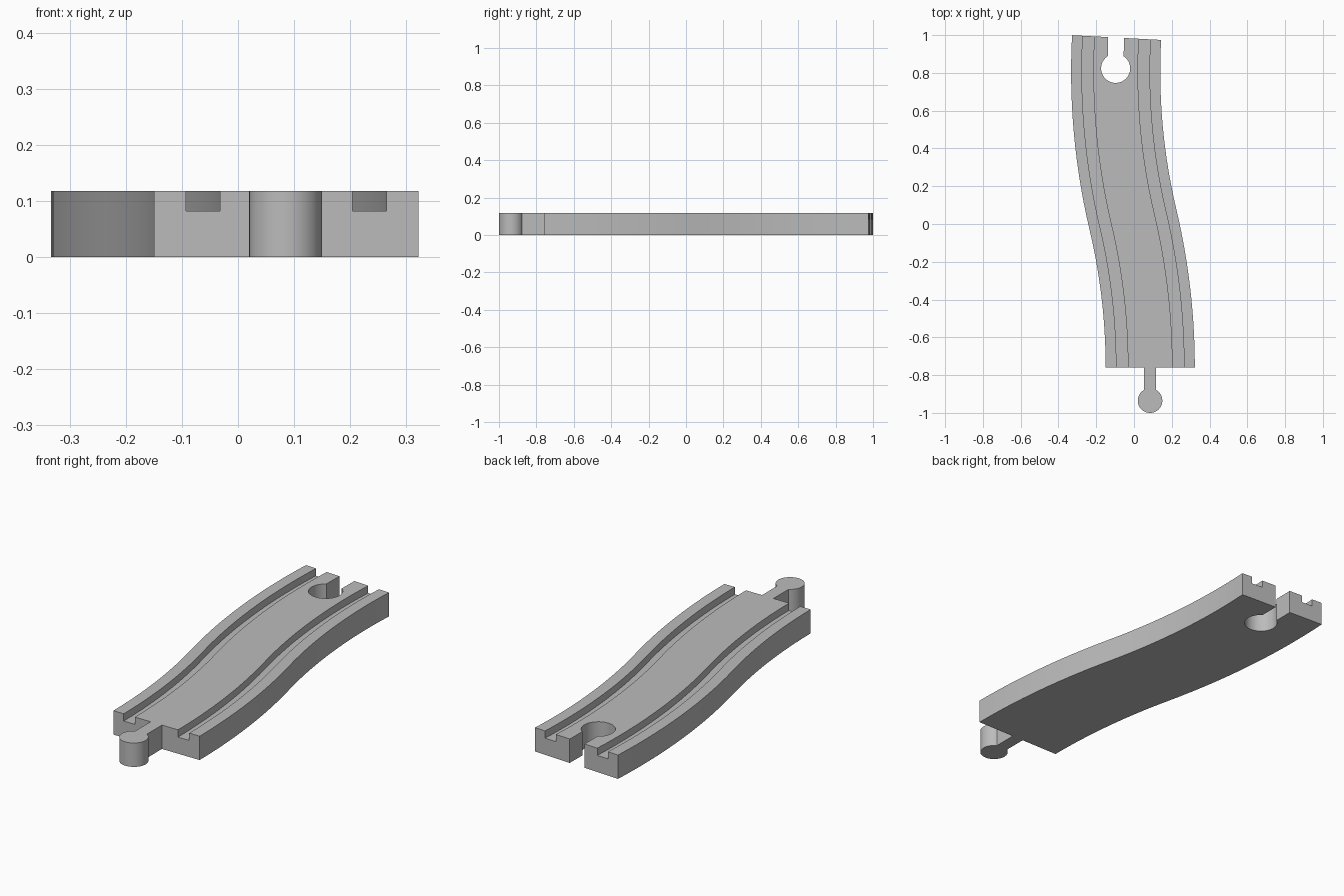
import bpy, bmesh, math

cube = bpy.data.objects.get("Cube")
if cube:
    bpy.data.objects.remove(cube, do_unlink=True)

HEIGHT = 0.118
GROOVE_FLOOR = 0.082
HALF_WIDTH = 0.236
GROOVE_IN, GROOVE_OUT = 0.118, 0.179
RADIUS, BEND, END_TURN = 3.4, 0.2325, 0.053
START_X, START_Y = 0.086, -0.76
STEPS = 14

grey = bpy.data.materials.new("plain grey")
grey.use_nodes = True
grey.diffuse_color = (0.5, 0.5, 0.5, 1)
grey.node_tree.nodes["Principled BSDF"].inputs["Base Color"].default_value = (0.5, 0.5, 0.5, 1)


def make_object(name, bm):
    bmesh.ops.recalc_face_normals(bm, faces=bm.faces)
    mesh = bpy.data.meshes.new(name)
    bm.to_mesh(mesh)
    bm.free()
    mesh.materials.append(grey)
    obj = bpy.data.objects.new(name, mesh)
    bpy.context.collection.objects.link(obj)
    return obj


def select_only(obj):
    bpy.ops.object.select_all(action='DESELECT')
    obj.select_set(True)
    bpy.context.view_layer.objects.active = obj


def keyhole(name, cx, cy, radius, half_neck, neck_end, z0, z1, tilt=0.0):
    """Round head with a straight neck toward +y, extruded upward."""
    opening = math.asin(half_neck / radius)
    start = math.pi / 2 + opening
    sweep = 2 * math.pi - 2 * opening
    outline = [(radius * math.cos(start + sweep * i / 48),
                radius * math.sin(start + sweep * i / 48)) for i in range(49)]
    outline += [(half_neck, neck_end), (-half_neck, neck_end)]
    c, s = math.cos(tilt), math.sin(tilt)
    bm = bmesh.new()
    face = bm.faces.new([bm.verts.new((cx + x * c + y * s, cy - x * s + y * c, z0))
                         for x, y in outline])
    new = bmesh.ops.extrude_face_region(bm, geom=[face])["geom"]
    bmesh.ops.translate(bm, vec=(0, 0, z1 - z0),
                        verts=[v for v in new if isinstance(v, bmesh.types.BMVert)])
    return make_object(name, bm)


# Centre line: a left bend followed by a slightly longer right bend
path = []
for i in range(STEPS + 1):
    a = BEND * i / STEPS
    path.append((START_X - RADIUS * (1 - math.cos(a)), START_Y + RADIUS * math.sin(a), a))
mid_x, mid_y, _ = path[-1]
for i in range(1, STEPS + 1):
    a = BEND - (BEND + END_TURN) * i / STEPS
    path.append((mid_x - RADIUS * (math.cos(a) - math.cos(BEND)),
                 mid_y + RADIUS * (math.sin(BEND) - math.sin(a)), a))

# Track cross-section with two wheel grooves
half = [(HALF_WIDTH, 0), (HALF_WIDTH, HEIGHT), (GROOVE_OUT, HEIGHT), (GROOVE_OUT, GROOVE_FLOOR),
        (GROOVE_IN, GROOVE_FLOOR), (GROOVE_IN, HEIGHT)]
section = half + [(-u, z) for u, z in reversed(half)]

# Track body swept along the centre line
bm = bmesh.new()
rings = [[bm.verts.new((x + u * math.cos(a), y + u * math.sin(a), z)) for u, z in section]
         for x, y, a in path]
for r0, r1 in zip(rings, rings[1:]):
    for i in range(len(section)):
        j = (i + 1) % len(section)
        bm.faces.new((r0[i], r0[j], r1[j], r1[i]))
bm.faces.new(rings[0])
bm.faces.new(rings[-1])
track = make_object("track_body", bm)

# Keyhole socket cut through the back end
end_x, end_y, _ = path[-1]
cutter = keyhole("socket_cutter", end_x - 0.005, end_y - 0.163, 0.077, 0.042, 0.25,
                 -0.05, HEIGHT + 0.05, 0.01)
cut = track.modifiers.new("socket", 'BOOLEAN')
cut.operation = 'DIFFERENCE'
cut.solver = 'EXACT'
cut.object = cutter
select_only(track)
bpy.ops.object.modifier_apply(modifier=cut.name)
bpy.data.objects.remove(cutter, do_unlink=True)

# Connector peg at the front end
peg = keyhole("connector_peg", START_X - 0.001, -0.935, 0.065, 0.031, START_Y + 0.935, 0, HEIGHT)

for obj in (track, peg):
    select_only(obj)
    bpy.ops.object.shade_smooth_by_angle(angle=math.radians(30))
